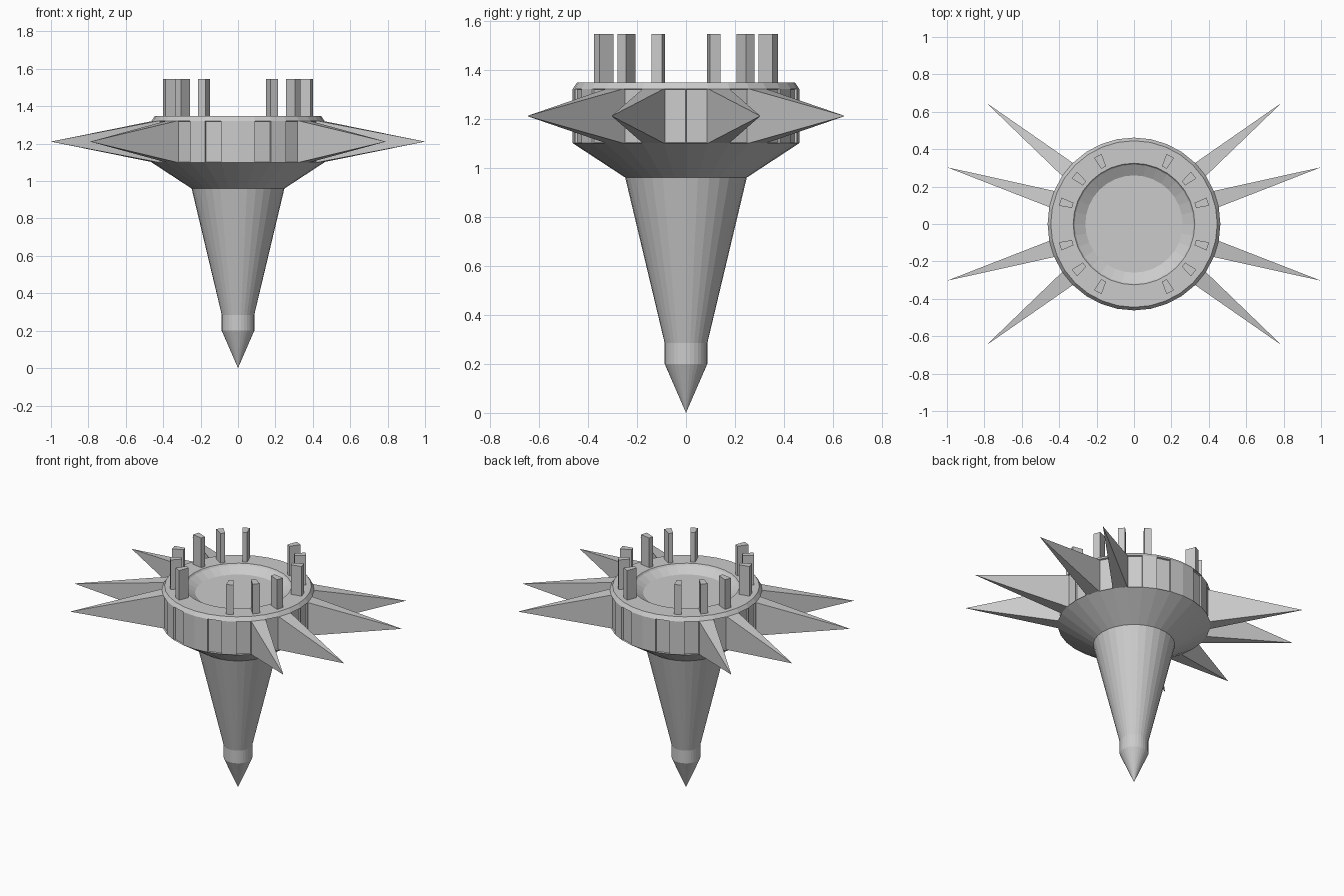
import bpy, bmesh
from math import cos, sin, pi

if "Cube" in bpy.data.objects:
    bpy.data.objects.remove(bpy.data.objects["Cube"])

N = 32                      # sides of the round body
STEP = 2 * pi / N


def polar(r, a, z):
    return (r * cos(a), r * sin(a), z)


def finish(bm, name):
    bmesh.ops.recalc_face_normals(bm, faces=bm.faces)
    me = bpy.data.meshes.new(name)
    bm.to_mesh(me)
    bm.free()
    ob = bpy.data.objects.new(name, me)
    bpy.context.collection.objects.link(ob)
    return ob


def lathe(bm, profile):
    """Revolve (radius, z) points; returns the rings of quads, bottom to top."""
    rings = [[bm.verts.new(polar(r, i * STEP, z)) for i in range(N)] for r, z in profile]
    quads = [[bm.faces.new((a[i], a[(i + 1) % N], b[(i + 1) % N], b[i])) for i in range(N)]
             for a, b in zip(rings, rings[1:])]
    return rings, quads


def quadrant_index(i):
    """Facet number counted from the x axis, mirrored into one quadrant (0..7)."""
    q = i % 16
    return min(q, 15 - q)


# Body: pointed stem, flared collar, drum and dished top
bm = bmesh.new()
profile = [(0.087, 0.20), (0.087, 0.285), (0.248, 0.96), (0.462, 1.10), (0.462, 1.322),
           (0.445, 1.347), (0.325, 1.347), (0.318, 1.337), (0.26, 1.302)]
rings, quads = lathe(bm, profile)
tip = bm.verts.new((0, 0, 0))
for i in range(N):
    bm.faces.new((tip, rings[0][(i + 1) % N], rings[0][i]))
bm.faces.new(rings[-1])

# Shallow recessed panels on every other drum facet
panels = [f for i, f in enumerate(quads[3]) if quadrant_index(i) % 2 == 0]
bmesh.ops.recalc_face_normals(bm, faces=bm.faces)
bmesh.ops.inset_individual(bm, faces=panels, thickness=0.004, depth=-0.01)
finish(bm, "body")

# Spikes: drum facets drawn out to a point
bm = bmesh.new()
for i in range(N):
    reach = {1: 1.045, 3: 1.022}.get(quadrant_index(i))
    if reach is None:
        continue
    a0, a1 = i * STEP, (i + 1) * STEP
    base = [bm.verts.new(polar(0.461, a, z))
            for a, z in ((a0, 1.10), (a1, 1.10), (a1, 1.322), (a0, 1.322))]
    point = bm.verts.new(polar(reach, (a0 + a1) / 2, 1.211))
    bm.faces.new(base)
    for k in range(4):
        bm.faces.new((base[k], base[(k + 1) % 4], point))
finish(bm, "side_spikes")

# Pegs: wedge-shaped posts standing on the rim
bm = bmesh.new()
for i in range(N):
    if quadrant_index(i) not in (1, 3, 5):
        continue
    a = (i + 0.5) * STEP
    outline = [(0.343, -0.042), (0.413, -0.055), (0.413, 0.055), (0.343, 0.042)]
    low, high = [[bm.verts.new(polar(r, a + d, z)) for r, d in outline] for z in (1.34, 1.545)]
    bm.faces.new(low)
    bm.faces.new(high)
    for k in range(4):
        j = (k + 1) % 4
        bm.faces.new((low[k], low[j], high[j], high[k]))
finish(bm, "rim_pegs")
